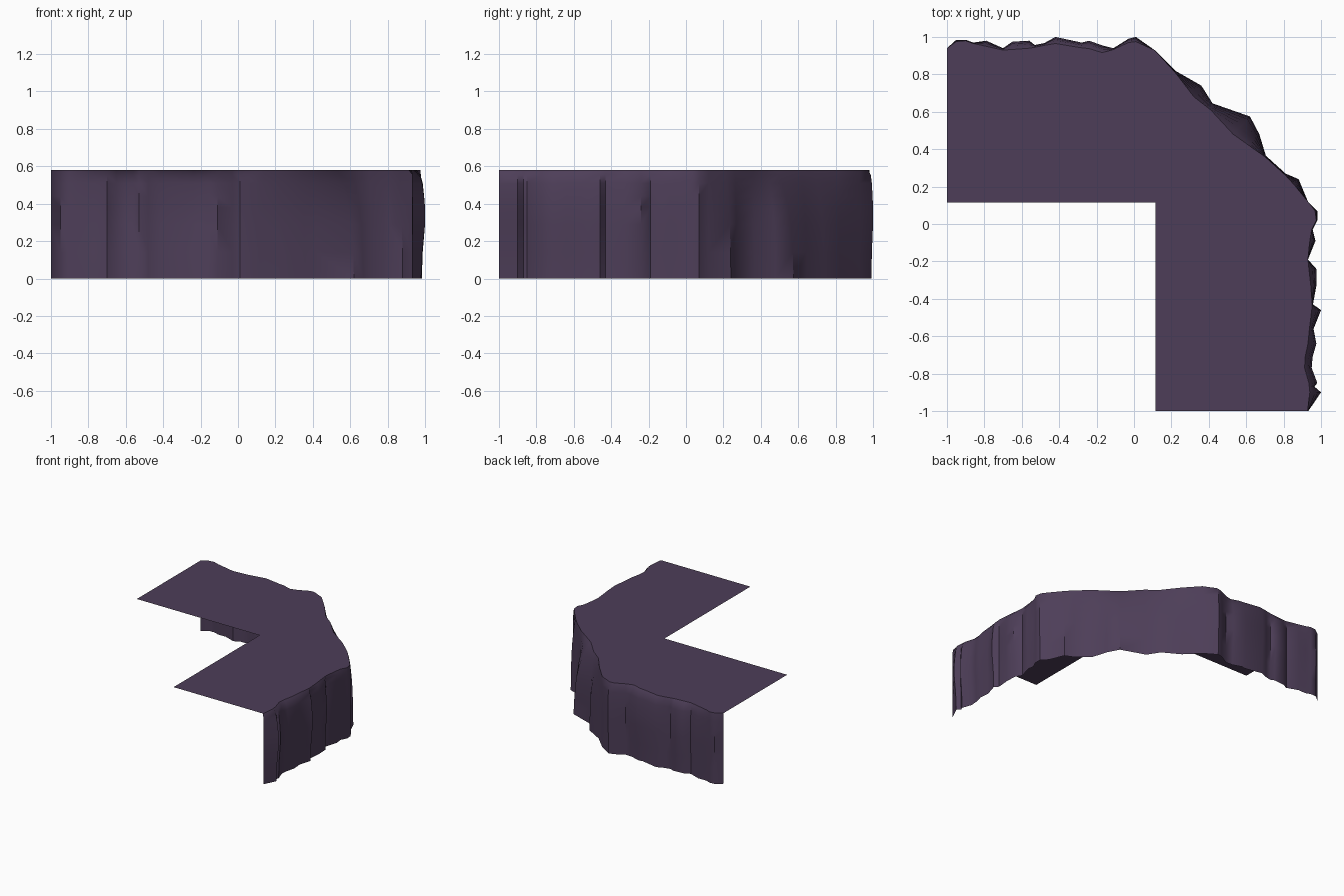
import bpy, bmesh
from mathutils import Vector

if "Cube" in bpy.data.objects:
    bpy.data.objects.remove(bpy.data.objects["Cube"])

H = 0.58          # plateau height
INNER = 0.115     # inner corner of the L

rock = bpy.data.materials.new("dark purple rock")
rock.diffuse_color = (0.075, 0.048, 0.098, 1)
rock.use_nodes = True
rock.node_tree.nodes["Principled BSDF"].inputs["Base Color"].default_value = rock.diffuse_color

# Back arm: x, rim y, furthest bulge y
back = [(-1, .94, .94), (-.95, .975, .985), (-.9, .98, .985), (-.86, .965, .97),
        (-.79, .95, .98), (-.70, .93, .94), (-.65, .933, .975), (-.56, .94, .98),
        (-.53, .945, .957), (-.48, .955, .967), (-.42, .965, 1.0), (-.28, .942, .97),
        (-.24, .938, .98), (-.17, .916, .955), (-.11, .933, .94), (-.03, .97, .99),
        (.01, .975, 1.0)]
# Diagonal corner: rim x, y, bulge x, y
corner = [(.11, .93, .11, .93), (.22, .81, .22, .82), (.32, .68, .36, .74),
          (.41, .61, .42, .645), (.53, .48, .62, .575), (.60, .43, .67, .48),
          (.70, .36, .705, .365), (.81, .26, .81, .27), (.86, .205, .88, .24),
          (.93, .12, .93, .12)]
# Right arm: y, rim x, furthest bulge x
right = [(.07, .968, .98), (.02, .975, .98), (-.03, .95, .955), (-.09, .94, .97),
         (-.19, .93, .93), (-.24, .935, .975), (-.33, .945, .975), (-.43, .953, .957),
         (-.46, .95, 1.0), (-.56, .938, .96), (-.64, .93, .975), (-.71, .915, .955),
         (-.77, .912, .95), (-.85, .935, .98), (-.87, .937, .965), (-.90, .94, 1.0),
         (-1, .928, .932)]

cols = [(Vector((x, a)), Vector((x, b)), False) for x, a, b in back]
cols += [(Vector((a, b)), Vector((c, d)), True) for a, b, c, d in corner]
cols += [(Vector((a, y)), Vector((b, y)), False) for y, a, b in right]

# Height, bulge share on the arms, bulge share on the corner
rows = [(0, .65, 1.0), (.14, .75, .95), (.29, 1.0, .85), (.38, 1.0, .7),
        (.44, .9, .55), (.51, .75, .35), (.555, .5, .15), (H, 0, 0)]


def finish(bm, name):
    mesh = bpy.data.meshes.new(name)
    bm.to_mesh(mesh)
    bm.free()
    mesh.materials.append(rock)
    ob = bpy.data.objects.new(name, mesh)
    bpy.context.collection.objects.link(ob)
    return ob


# Cliff wall: open sheet lofted between rim and bulge
bm = bmesh.new()
grid = []
for z, arm, diag in rows:
    line = []
    for rim, bulge, is_corner in cols:
        p = rim.lerp(bulge, diag if is_corner else arm)
        line.append(bm.verts.new((p.x, p.y, z)))
    grid.append(line)
for lo, hi in zip(grid, grid[1:]):
    for i in range(len(cols) - 1):
        bm.faces.new((lo[i + 1], lo[i], hi[i], hi[i + 1]))
wall = finish(bm, "cliff_wall")
bpy.context.view_layer.objects.active = wall
wall.select_set(True)
bpy.ops.object.shade_smooth_by_angle(angle=0.7)

# Flat L-shaped plateau
bm = bmesh.new()
outline = [rim for rim, _, _ in cols]
outline += [Vector((INNER, -1)), Vector((INNER, INNER)), Vector((-1, INNER))]
face = bm.faces.new([bm.verts.new((p.x, p.y, H)) for p in reversed(outline)])
bmesh.ops.triangulate(bm, faces=[face])
finish(bm, "plateau_top")
